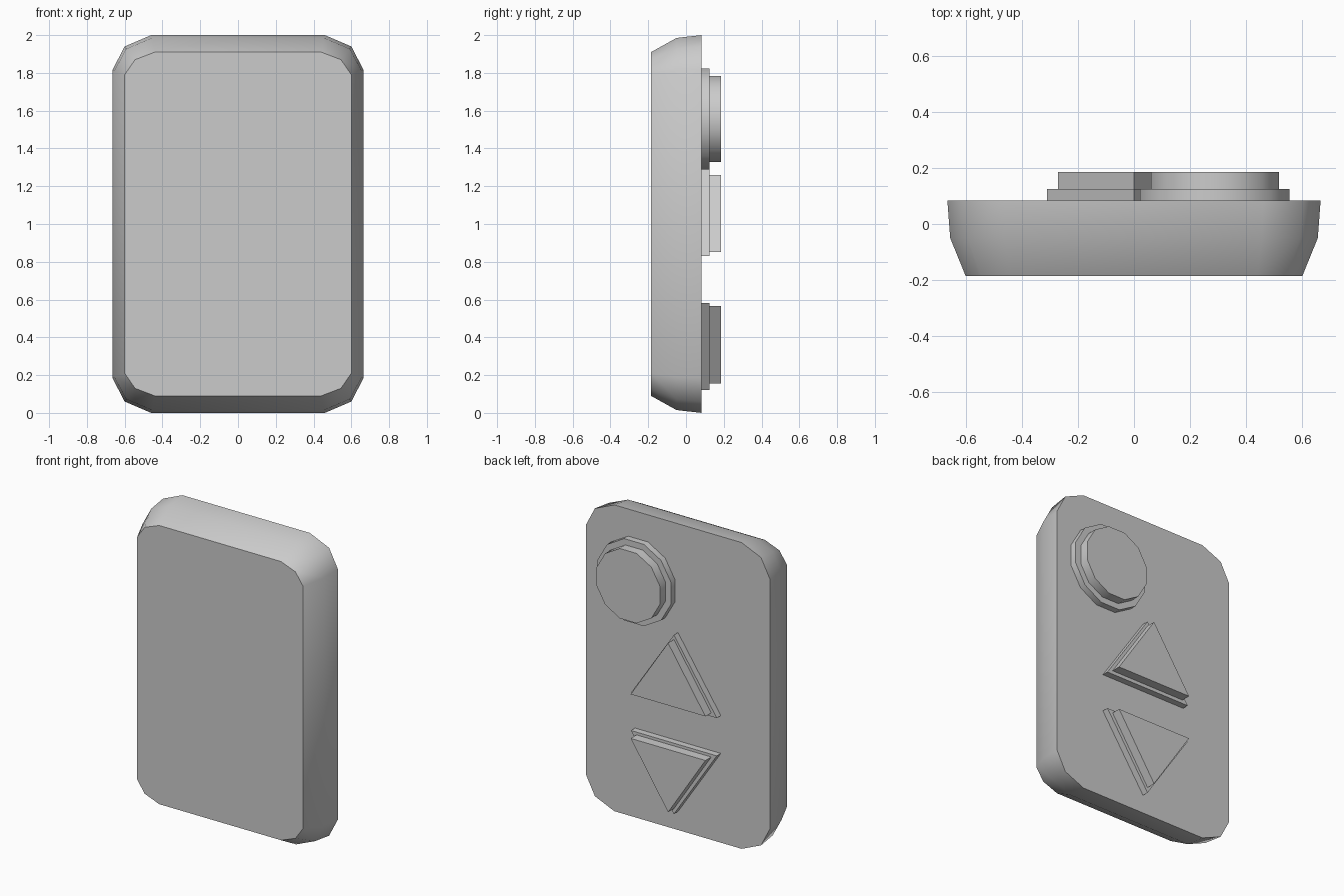
import bpy, bmesh, math

if "Cube" in bpy.data.objects:
    bpy.data.objects.remove(bpy.data.objects["Cube"])

ZC = 1.0


def finish(bm, name, angle):
    bmesh.ops.recalc_face_normals(bm, faces=bm.faces)
    mesh = bpy.data.meshes.new(name)
    bm.to_mesh(mesh)
    bm.free()
    ob = bpy.data.objects.new(name, mesh)
    bpy.context.collection.objects.link(ob)
    bpy.ops.object.select_all(action='DESELECT')
    ob.select_set(True)
    bpy.context.view_layer.objects.active = ob
    bpy.ops.object.shade_smooth_by_angle(angle=math.radians(angle))
    return ob


def loft(name, rings, angle):
    """Join matching loops of (x, z) points, each at its own y, and cap both ends."""
    bm = bmesh.new()
    loops = [[bm.verts.new((x, y, z)) for x, z in pts] for y, pts in rings]
    n = len(loops[0])
    for a, b in zip(loops, loops[1:]):
        for i in range(n):
            j = (i + 1) % n
            bm.faces.new((a[i], a[j], b[j], b[i]))
    bm.faces.new(loops[0])
    bm.faces.new(loops[-1])
    return finish(bm, name, angle)


def outline(corner):
    """Mirror one corner (side to top) into a full rounded rectangle."""
    quarter = corner
    left = [(-x, z) for x, z in reversed(quarter)]
    top = quarter + left
    bottom = [(-x, -z) for x, z in top]
    return [(x, z + ZC) for x, z in top + bottom]


# Casing: flat back, bevelled and softly shaded front
loft("casing", [
    (0.083, outline([(0.665, 0.815), (0.60, 0.94), (0.46, 1.0)])),
    (-0.05, outline([(0.655, 0.81), (0.592, 0.927), (0.455, 0.985)])),
    (-0.185, outline([(0.60, 0.79), (0.545, 0.87), (0.44, 0.91)])),
], 60)


# Buttons: wide base with a smaller cap on top
def button(name, base, cap):
    for part, pts, y0, y1 in (("base", base, 0.08, 0.125), ("cap", cap, 0.12, 0.185)):
        loft(f"{name}_{part}", [(y0, pts), (y1, pts)], 40)


def disc(half_width, cx=0.288, cz=1.556, n=12):
    r = half_width / math.cos(math.pi / n)
    return [(cx + r * math.cos((i + 0.5) * math.tau / n),
             cz + r * math.sin((i + 0.5) * math.tau / n)) for i in range(n)]


def triangle(half_width, base_z, tip_z):
    return [(-half_width, base_z), (half_width, base_z), (0, tip_z)]


button("round_button", disc(0.267), disc(0.228))
button("up_button", triangle(0.31, 0.83, 1.29), triangle(0.27, 0.853, 1.26))
button("down_button", triangle(0.31, 0.583, 0.12), triangle(0.27, 0.565, 0.155))
